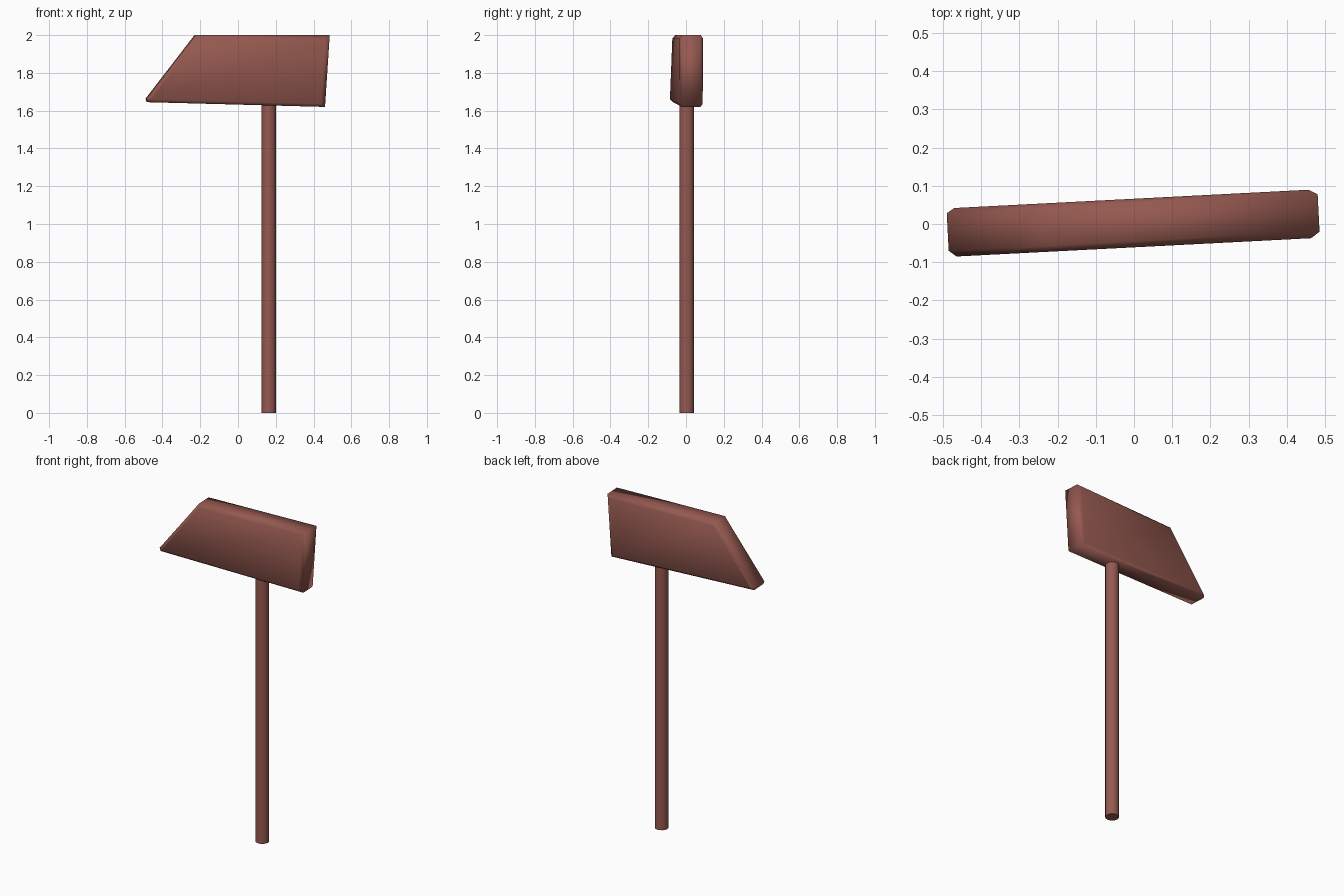
import bpy, bmesh, math
from mathutils import Vector, Matrix

if "Cube" in bpy.data.objects:
    bpy.data.objects.remove(bpy.data.objects["Cube"])

wood = bpy.data.materials.new("reddish brown wood")
wood.diffuse_color = (0.30, 0.10, 0.08, 1)
wood.use_nodes = True
wood.node_tree.nodes["Principled BSDF"].inputs["Base Color"].default_value = wood.diffuse_color


def finish(bm, name, angle):
    bmesh.ops.recalc_face_normals(bm, faces=bm.faces)
    mesh = bpy.data.meshes.new(name)
    bm.to_mesh(mesh)
    bm.free()
    mesh.materials.append(wood)
    ob = bpy.data.objects.new(name, mesh)
    bpy.context.collection.objects.link(ob)
    bpy.context.view_layer.objects.active = ob
    ob.select_set(True)
    bpy.ops.object.shade_smooth_by_angle(angle=math.radians(angle))
    ob.select_set(False)
    return ob


# Handle: straight round rod reaching into the head
bm = bmesh.new()
bmesh.ops.create_cone(bm, cap_ends=True, segments=16, radius1=0.039, radius2=0.039,
                      depth=1.7, matrix=Matrix.Translation((0.163, 0.004, 0.85)))
finish(bm, "handle", 40)

# Head: slanted wedge profile (x, z), lofted through its thickness with chamfered rims
profile = [(-0.488, 1.663), (-0.228, 2.0), (0.484, 2.0), (0.459, 1.62), (-0.482, 1.645)]
inset = [(-0.468, 1.664), (-0.222, 1.982), (0.461, 1.982), (0.438, 1.637), (-0.464, 1.661)]
turn = Matrix.Rotation(math.radians(2.95), 4, 'Z')
bm = bmesh.new()
rings = []
for outline, y in ((inset, -0.061), (profile, -0.045), (profile, 0.053), (inset, 0.066)):
    rings.append([bm.verts.new(turn @ Vector((x, y, z))) for x, z in outline])
for a, b in zip(rings, rings[1:]):
    for i in range(len(a)):
        j = (i + 1) % len(a)
        bm.faces.new((a[i], a[j], b[j], b[i]))
bm.faces.new(rings[0])
bm.faces.new(rings[-1])
finish(bm, "hammer_head", 60)
